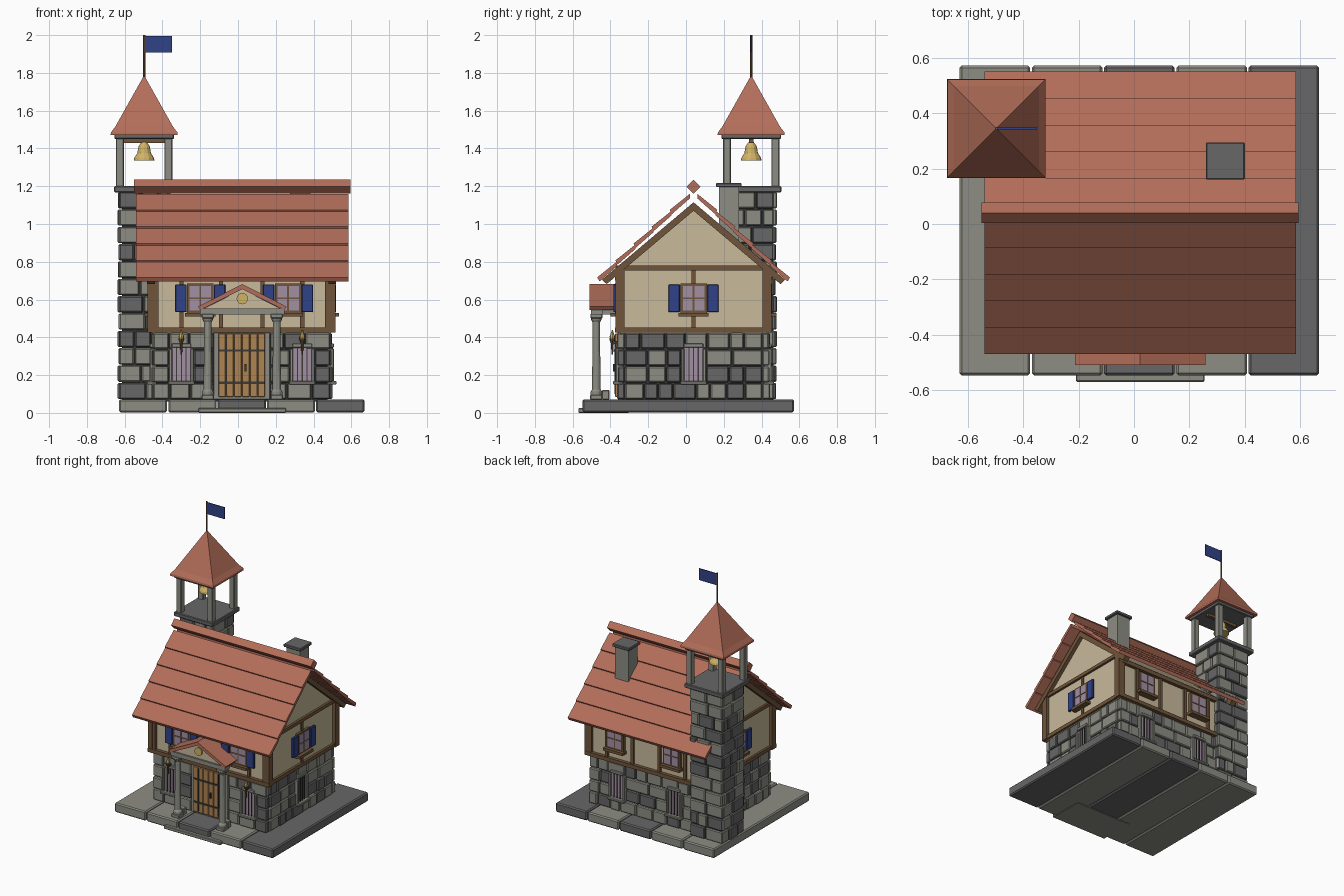
import bpy, bmesh, math, random
from mathutils import Vector

cube = bpy.data.objects.get("Cube")
if cube:
    bpy.data.objects.remove(cube, do_unlink=True)
random.seed(4)


def material(name, *rgb):
    m = bpy.data.materials.new(name)
    m.use_nodes = True
    m.diffuse_color = (*rgb, 1)
    m.node_tree.nodes["Principled BSDF"].inputs["Base Color"].default_value = (*rgb, 1)
    return m


TILE = material("terracotta tile", .45, .155, .1)
PLASTER = material("cream plaster", .58, .49, .33)
STONE = material("light stone", .27, .27, .235)
SLATE = material("dark stone", .135, .135, .135)
MORTAR = material("charcoal", .045, .043, .04)
TIMBER = material("brown timber", .16, .09, .043)
OAK = material("oak planks", .42, .23, .085)
BLUE = material("blue paint", .03, .055, .25)
GOLD = material("gold", .64, .45, .13)
GLASS = material("mauve glass", .36, .28, .36)


def finish(name, bm, mats, bevel=0):
    bmesh.ops.recalc_face_normals(bm, faces=bm.faces)
    me = bpy.data.meshes.new(name)
    bm.to_mesh(me)
    bm.free()
    for m in mats:
        me.materials.append(m)
    ob = bpy.data.objects.new(name, me)
    bpy.context.collection.objects.link(ob)
    if bevel:
        mod = ob.modifiers.new("bevel", "BEVEL")
        mod.width, mod.segments = bevel, 1
    return ob


def add_box(bm, x, y, z, index=0):
    """Add a box given its three (low, high) ranges."""
    v = [bm.verts.new((a, b, c)) for a in x for b in y for c in z]
    for q in ("0132", "4576", "0154", "2376", "0264", "1375"):
        bm.faces.new([v[int(i)] for i in q]).material_index = index


def box(name, x, y, z, mat, bevel=0):
    bm = bmesh.new()
    add_box(bm, x, y, z)
    return finish(name, bm, [mat], bevel)


def prism(name, outline, axis, lo, hi, mat):
    """Extrude an outline along x (outline in y,z) or y (outline in x,z)."""
    bm = bmesh.new()
    place = (lambda p: (lo, *p)) if axis == "x" else (lambda p: (p[0], lo, p[1]))
    f = bm.faces.new([bm.verts.new(place(p)) for p in outline])
    g = bmesh.ops.extrude_face_region(bm, geom=[f])["geom"]
    shift = Vector((hi - lo, 0, 0) if axis == "x" else (0, hi - lo, 0))
    bmesh.ops.translate(bm, verts=[e for e in g if isinstance(e, bmesh.types.BMVert)], vec=shift)
    return finish(name, bm, [mat])


def lathe(name, profile, x, y, mat, sides=12, turn=0):
    bm = bmesh.new()
    rings = [[bm.verts.new((x + r * math.cos(turn + math.tau * i / sides),
                            y + r * math.sin(turn + math.tau * i / sides), z))
              for i in range(sides)] for r, z in profile]
    for a, b in zip(rings, rings[1:]):
        for i in range(sides):
            j = (i + 1) % sides
            bm.faces.new((a[i], a[j], b[j], b[i]))
    bm.faces.new(rings[0])
    bm.faces.new(rings[-1])
    return finish(name, bm, [mat])


# Wall frames: running axis, outward sign, surface position
FRONT, BACK, RIGHT, LEFT = ("x", -1, -.355), ("x", 1, .435), ("y", 1, .49), ("y", -1, -.45)


def ranges(wall, u, o):
    axis, sign, base = wall
    out = tuple(sorted((base + sign * o[0], base + sign * o[1])))
    return (u, out) if axis == "x" else (out, u)


def wall_box(name, wall, u, o, z, mat, bevel=0):
    return box(name, *ranges(wall, u, o), z, mat, bevel)


def stones(name, wall, lo, hi, z0, z1, rows, openings=()):
    """Courses of random-width blocks, leaving out (u0, u1, z0, z1) openings."""
    bm = bmesh.new()
    h = (z1 - z0) / rows
    for r in range(rows):
        a, spans, start = z0 + r * h, [], lo
        for u0, u1, b, t in sorted(openings):
            if a + h / 2 > b and a + h / 2 < t:
                spans.append((start, u0))
                start = u1
        spans.append((start, hi))
        for s, e in spans:
            while e - s > .01:
                w = random.uniform(.07, .15)
                w = e - s if e - s < w + .05 else w
                x, y = ranges(wall, (s + .003, s + w - .003), (-.03, random.uniform(0, .01)))
                add_box(bm, x, y, (a + .003, a + h - .003), random.choice((0, 0, 1)))
                s += w
    finish(name, bm, [STONE, SLATE], .006)


# Paving slabs and entrance step
for i, m in enumerate((STONE, STONE, SLATE, STONE, SLATE)):
    x = -.63 + i * .261
    box("paving_slab", (x, x + .255), (-.547, .572), (.003, .072), m, .008)
box("front_step", (-.21, .255), (-.57, -.3), (0, .025), STONE, .004)

# Ground floor: core, stone courses and barred windows
box("ground_floor_core", (-.435, .475), (-.335, .415), (.06, .43), MORTAR)
low = {"front": (FRONT, (-.30, .34)), "back": (BACK, (-.215, .255)),
       "right": (RIGHT, (.04,)), "left": (LEFT, (.04,))}
for side, (wall, centres) in low.items():
    gaps = [(c - .065, c + .065, .155, .34) for c in centres]
    if side == "front":
        gaps.append((-.13, .17, 0, 1))
    lo, hi = (-.45, .49) if wall[0] == "x" else (-.325, .405)
    stones(side + "_stones", wall, lo, hi, .07, .425, 4, gaps)
    for c in centres:
        wall_box("barred_glass", wall, (c - .05, c + .05), (-.03, .005), (.17, .355), GLASS)
        for s in (-1, 1):
            wall_box("window_jamb", wall, tuple(sorted((c + s * .048, c + s * .066))), (-.03, .018), (.16, .34), STONE, .004)
        wall_box("window_lintel", wall, (c - .052, c + .052), (-.03, .018), (.345, .368), STONE, .004)
        wall_box("window_ledge", wall, (c - .07, c + .07), (-.03, .032), (.15, .168), STONE, .004)
        for k in (-1, 0, 1):
            wall_box("window_bar", wall, (c + k * .025 - .003, c + k * .025 + .003), (0, .012), (.168, .345), MORTAR)

# Upper storey plaster with gables
prism("plaster_storey", [(-.35, .42), (.43, .42), (.43, .75), (.04, 1.085), (-.35, .75)], "x", -.455, .493, PLASTER)

# Timber framing
for side, wall in (("front", FRONT), ("back", BACK), ("right", RIGHT), ("left", LEFT)):
    long = wall[0] == "x"
    lo, hi = (-.478, .515) if long else (-.372, .452)
    wall_box(side + "_sill_beam", wall, (lo, hi), (-.03, .02), (.425, .453), TIMBER)
    top = (.70, .73) if long else (.755, .78)
    wall_box(side + "_top_beam", wall, (lo, hi), (-.03, .02), top, TIMBER)
    for u in ((lo, lo + .036), (hi - .036, hi)):
        wall_box(side + "_corner_post", wall, u, (-.03, .018), (.45, .76), TIMBER)
    for c in (-.30, -.09, .13, .34) if long else (.04,):
        wall_box(side + "_stud", wall, (c - .011, c + .011), (-.03, .012), (.45, top[0]), TIMBER)


# Upper windows
def upper_window(wall, c, shutters):
    wall_box("window_frame", wall, (c - .07, c + .07), (-.02, .02), (.528, .685), TIMBER)
    for i in (-1, 1):
        for j in (-1, 1):
            wall_box("window_pane", wall, tuple(sorted((c + i * .005, c + i * .057))), (.015, .024),
                     tuple(sorted((.607 + j * .005, .607 + j * .066))), GLASS)
        if shutters:
            wall_box("shutter", wall, tuple(sorted((c + i * .072, c + i * .133))), (.01, .03), (.533, .68), BLUE, .004)
    wall_box("window_sill", wall, (c - .08, c + .08), (-.02, .045), (.51, .53), TIMBER)


for wall, centres in ((FRONT, (-.20, .265)), (BACK, (-.2, .265)), (RIGHT, (.04,)), (LEFT, (.04,))):
    for c in centres:
        upper_window(wall, c, wall != BACK)

# Main roof: overlapping boards, gable rafters and ridge
for s in (-1, 1):
    for i in range(5):
        d0, d1 = .02 + i * .096, .03 + (i + 1) * .096
        z0, z1 = 1.178 - .93 * d0, 1.192 - .93 * d1
        prism("roof_board", [(.04 + s * d0, z0), (.04 + s * d1, z1), (.04 + s * (d1 - .012), z1 - .022),
                             (.04 + s * d0, z0 - .024)], "x", -.54, .585, TILE)
    for x in ((-.482, -.44), (.478, .52)):
        prism("gable_rafter", [(.04, 1.115), (.04 + s * .485, .705), (.04 + s * .46, .682), (.04, 1.07)],
              "x", *x, TIMBER)
prism("ridge_cap", [(.04, 1.235), (.077, 1.198), (.04, 1.161), (.003, 1.198)], "x", -.55, .595, TILE)

# Chimney
box("chimney", (.275, .385), (.175, .28), (.85, 1.2), STONE)
box("chimney_cap", (.26, .4), (.16, .295), (1.195, 1.217), SLATE, .004)

# Door
box("door_surround", (-.13, .17), (-.362, -.32), (.07, .428), STONE, .004)
for i in range(6):
    x = -.105 + i * .0417
    box("door_plank", (x + .001, x + .0405), (-.376, -.34), (.085, .42), OAK, .003)
for z in (.16, .33):
    box("door_strap", (-.1, .14), (-.381, -.37), (z - .006, z + .006), MORTAR)
box("door_handle", (.035, .045), (-.386, -.37), (.22, .26), MORTAR)
for x in (-.06, .1):
    box("door_strap_upright", (x - .003, x + .003), (-.379, -.37), (.1, .41), MORTAR)

# Porch columns, entablature and pediment
for x in (-.16, .205):
    box("column_plinth", (x - .032, x + .032), (-.508, -.443), (.07, .095), STONE, .004)
    box("column_kerb", (x - .025, x + .025), (-.445, -.405), (.07, .12), STONE, .004)
    lathe("porch_column", [(.031, .095), (.031, .112), (.022, .125), (.02, .48), (.028, .495), (.028, .505)],
          x, -.475, STONE)
    box("column_capital", (x - .032, x + .032), (-.506, -.443), (.5, .525), STONE, .004)
    box("porch_side_beam", (x - .025, x + .025), (-.5, -.35), (.522, .55), STONE)
box("porch_lintel", (-.2, .245), (-.503, -.443), (.522, .552), STONE)
prism("porch_pediment", [(-.185, .55), (.23, .55), (.0225, .655)], "y", -.49, -.36, PLASTER)
for s in (-1, 1):
    prism("porch_roof", [(.0225, .682), (.0225 + s * .235, .562), (.0225 + s * .222, .545), (.0225, .655)],
          "y", -.51, -.36, TILE)
medal = lathe("pediment_medallion", [(.03, 0), (.03, .012)], 0, 0, GOLD, 16)
medal.rotation_euler.x = math.pi / 2
medal.location = (.0225, -.487, .605)

# Wall torches
for x in (-.30, .34):
    lathe("torch_holder", [(.004, .31), (.008, .37), (.018, .395)], x, -.39, TIMBER, 8)
    lathe("torch_flame", [(.013, .395), (.014, .405), (.002, .44)], x, -.39, GOLD, 8)
    box("torch_bracket", (x - .006, x + .006), (-.39, -.35), (.365, .38), MORTAR)

# Bell tower
TX, TY = -.497, .345


def tower_box(name, half, z, mat, bevel=0):
    return box(name, (TX - half, TX + half), (TY - half, TY + half), z, mat, bevel)


tower_box("tower_core", .118, (.06, 1.175), MORTAR)
for s in (-1, 1):
    stones("tower_stones", ("x", s, TY + s * .127), TX - .134, TX + .134, .07, 1.172, 12)
    stones("tower_side_stones", ("y", s, TX + s * .131), TY - .122, TY + .122, .07, 1.172, 12)
    for t in (-1, 1):
        x, y = TX + s * .128, TY + t * .128
        box("belfry_post", (x - .021, x + .021), (y - .021, y + .021), (1.195, 1.455), STONE, .004)
tower_box("belfry_floor", .16, (1.168, 1.2), SLATE, .005)
tower_box("belfry_eave", .158, (1.45, 1.477), SLATE, .004)
q = math.sqrt(2)
lathe("tower_roof", [(.178 * q, 1.47), (.176 * q, 1.485), (.153 * q, 1.515), (.002, 1.785)],
      TX, TY, TILE, 4, math.pi / 4)
box("bell_beam", (TX - .125, TX + .125), (TY - .012, TY + .012), (1.43, 1.452), TIMBER)
lathe("bell", [(.055, 1.335), (.052, 1.35), (.036, 1.375), (.03, 1.41), (.018, 1.428), (.008, 1.44)],
      TX, TY, GOLD)

# Flag
lathe("flag_pole", [(.006, 1.76), (.006, 2)], TX, TY, TIMBER, 8)
box("flag", (TX + .004, TX + .147), (TY - .003, TY + .003), (1.908, 1.994), BLUE)
